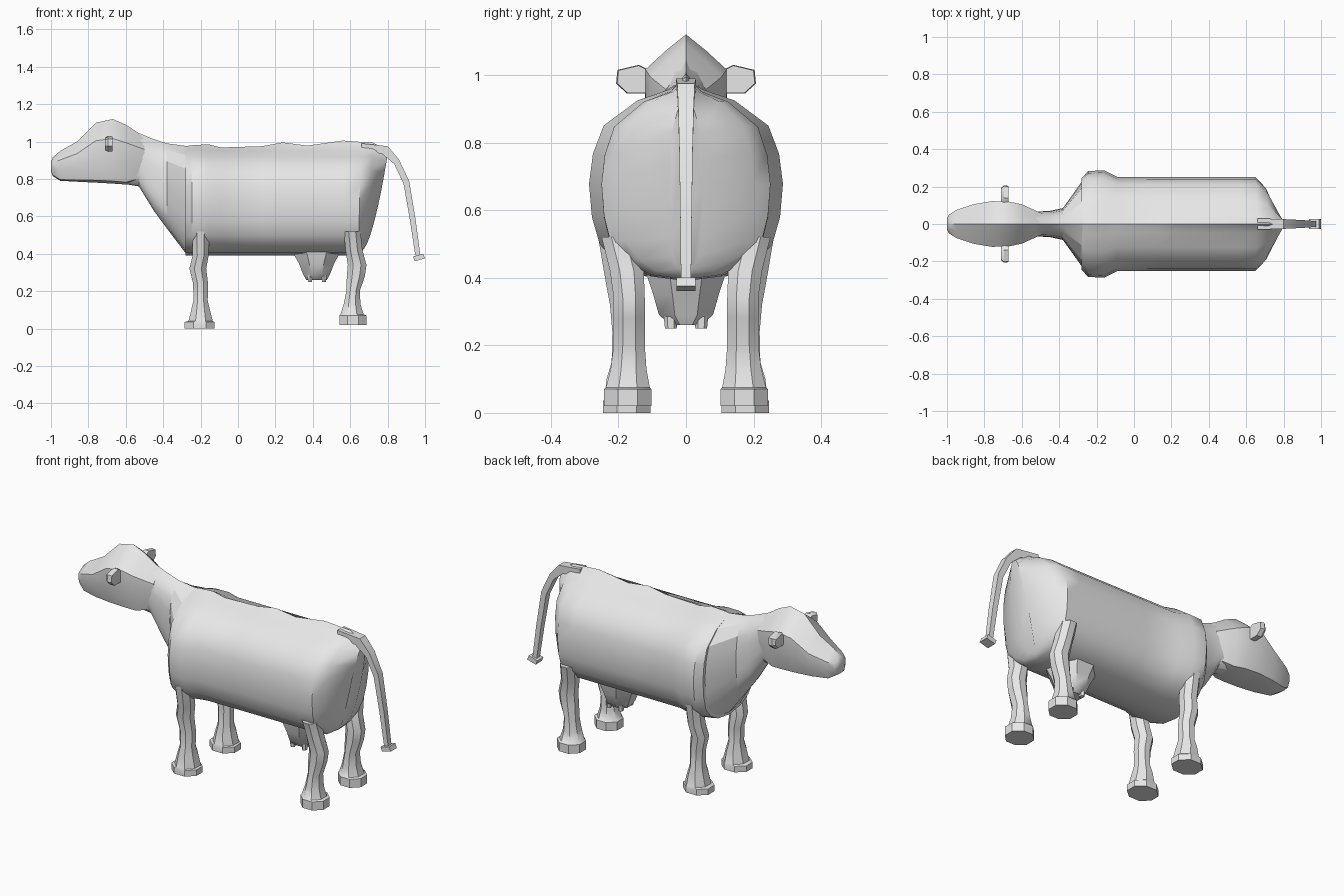
import bpy, bmesh, math

grey = bpy.data.materials.new("plain grey")
grey.diffuse_color = (0.8, 0.8, 0.8, 1)


def loft(name, rings, angle=35):
    """Skin a list of equal-length point rings and cap both ends."""
    bm = bmesh.new()
    loops = [[bm.verts.new(p) for p in ring] for ring in rings]
    n = len(loops[0])
    for a, b in zip(loops, loops[1:]):
        for i in range(n):
            j = (i + 1) % n
            bm.faces.new((a[i], a[j], b[j], b[i]))
    bm.faces.new(loops[0])
    bm.faces.new(loops[-1])
    bmesh.ops.recalc_face_normals(bm, faces=bm.faces)
    mesh = bpy.data.meshes.new(name)
    bm.to_mesh(mesh)
    bm.free()
    mesh.materials.append(grey)
    obj = bpy.data.objects.new(name, mesh)
    bpy.context.collection.objects.link(obj)
    bpy.ops.object.select_all(action='DESELECT')
    obj.select_set(True)
    bpy.context.view_layer.objects.active = obj
    bpy.ops.object.shade_smooth_by_angle(angle=math.radians(angle))
    return obj


def section(half, x, w, z0, z1, apex=None, lean=0):
    """Symmetric cross-section across y; lean pushes the upper part along x."""
    right = []
    for y, t in half:
        z = z0 + t * (z1 - z0)
        if t == 1 and apex:
            z = apex
        right.append((x + lean * t ** 0.6, y * w, z))
    return right + [(a, -b, c) for a, b, c in right[-2:0:-1]]


def column(stations, sides=8):
    """Upright octagonal rings: z, centre x, half x, centre y, half y."""
    k = 1 / math.cos(math.pi / sides)
    rings = []
    for z, cx, hx, cy, hy in stations:
        rings.append([(cx + k * hx * math.cos(math.tau * (i + .5) / sides),
                       cy + k * hy * math.sin(math.tau * (i + .5) / sides), z)
                      for i in range(sides)])
    return rings


def mirror_y(rings):
    return [[(x, -y, z) for x, y, z in r] for r in rings]


def pair(name, rings, angle=35):
    loft(name + "_left", mirror_y(rings), angle)
    loft(name + "_right", rings, angle)


# Barrel body with shoulders, wavy spine and leaning rump
barrel = [(0, 1), (.18, .985), (.5, .93), (.85, .80), (.96, .655), (1, .5),
          (.97, .33), (.89, .19), (.70, .09), (.42, .025), (0, 0)]
body = [(-.28, .245, .39, .965, .975, 0), (-.245, .283, .39, .965, .98, 0),
        (-.16, .287, .39, .965, .985, 0), (-.09, .252, .39, .96, .968, 0),
        (.13, .25, .39, .96, .975, 0), (.24, .25, .39, .96, .995, 0),
        (.37, .25, .39, .96, .978, 0), (.56, .25, .39, .96, 1.005, 0),
        (.64, .25, .395, .96, .998, .015), (.655, .20, .405, .96, .995, .065),
        (.66, .05, .415, .93, .95, .14)]
loft("body", [section(barrel, *r) for r in body], 40)

# Chest and neck tapering into the head
neck = [(-.27, .24, .39, .965, .975), (-.38, .085, .535, .985, .99),
        (-.45, .07, .63, 1.0, 1.012), (-.53, .066, .76, 1.03, 1.045),
        (-.62, .085, .775, 1.07, 1.09)]
loft("neck", [section(barrel, *r) for r in neck], 25)

# Head with peaked poll and blunt muzzle
skull = [(0, 1), (.5, .86), (1, .70), (1, .4), (.72, .04), (0, 0)]
head = [(-.50, .06, .80, 1.025), (-.60, .105, .77, 1.09), (-.67, .12, .775, 1.12),
        (-.76, .122, .78, 1.10), (-.86, .105, .785, 1.0), (-.95, .075, .79, .95),
        (-.99, .05, .815, .915), (-1.0, .03, .84, .89)]
loft("head", [section(skull, *r) for r in head], 35)

# Ears: thin leaf outlines
leaf = [(.085, .985), (.12, .945), (.175, .945), (.207, .975), (.203, 1.015),
        (.14, 1.03), (.10, 1.01)]
pair("ear", [[(x, .14 + (y - .14) * s, .985 + (z - .985) * s) for y, z in leaf]
             for x, s in ((-.71, .8), (-.695, 1), (-.67, .95))])

# Front legs with knees and hooves
pair("front_leg", column([
    (0, -.205, .08, .175, .07), (.035, -.205, .08, .175, .07),
    (.04, -.20, .065, .175, .067), (.10, -.20, .05, .175, .06),
    (.15, -.20, .038, .175, .045), (.24, -.20, .04, .175, .043),
    (.32, -.215, .045, .178, .047), (.39, -.20, .043, .188, .05),
    (.52, -.20, .045, .21, .05)]))

# Hind legs with hocks and hooves
pair("hind_leg", column([
    (.02, .615, .073, .172, .07), (.07, .615, .073, .172, .07),
    (.075, .61, .062, .172, .065), (.13, .61, .045, .17, .053),
    (.20, .615, .036, .168, .046), (.28, .63, .048, .168, .046),
    (.34, .637, .05, .168, .046), (.42, .62, .045, .175, .05),
    (.52, .61, .045, .20, .05)]))

# Udder and four teats
loft("udder", column([(.26, .42, .055, 0, .045), (.29, .42, .072, 0, .08),
                      (.35, .42, .095, 0, .097), (.42, .42, .135, 0, .12),
                      (.48, .42, .15, 0, .13)]))
for i, x in enumerate((.385, .46)):
    pair(f"teat_{i + 1}", column([(.25, x, .011, .045, .015),
                                  (.285, x, .013, .045, .018)], 6))

# Tail: square tube following paired outer and inner edges
tail = [(.66, .99, .66, .94, .03), (.80, .975, .77, .935, .026),
        (.86, .905, .835, .88, .023), (.915, .79, .885, .775, .02),
        (.95, .58, .92, .575, .017), (.975, .39, .948, .39, .015)]
loft("tail", [[(a, w, b), (a, -w, b), (c, -w, d), (c, w, d)]
              for a, b, c, d, w in tail], 30)

# Tail tuft: small slanted block
loft("tail_tuft", [[(.935, y, .385), (.99, y, .40), (1.0, y, .375), (.945, y, .36)]
                   for y in (-.028, .028)])
